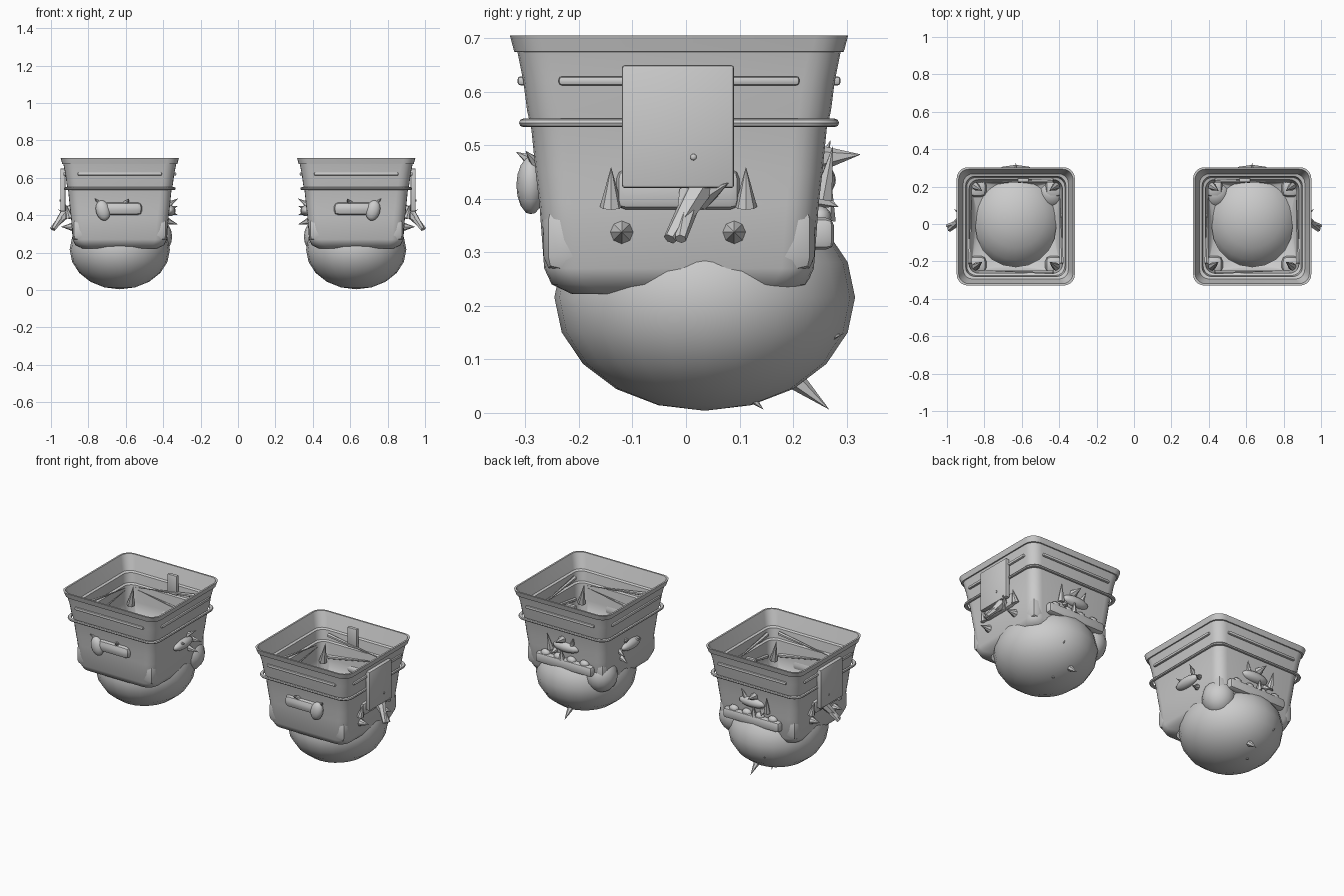
import bpy, bmesh, math
from mathutils import Vector, Matrix

cube = bpy.data.objects.get("Cube")
if cube:
    bpy.data.objects.remove(cube)

CX, CY = 0.632, -0.013          # centre of one pot; the other is mirrored

grey = bpy.data.materials.new("plain grey")
grey.use_nodes = True
grey.diffuse_color = (0.6, 0.6, 0.6, 1)
grey.node_tree.nodes["Principled BSDF"].inputs["Base Color"].default_value = (0.6, 0.6, 0.6, 1)


def finish(name, bm, angle=40):
    """Turn a bmesh in pot coordinates into a smooth, mirrored object."""
    bmesh.ops.translate(bm, verts=bm.verts, vec=(CX, 0, 0))
    bmesh.ops.recalc_face_normals(bm, faces=bm.faces)
    mesh = bpy.data.meshes.new(name)
    bm.to_mesh(mesh)
    bm.free()
    mesh.materials.append(grey)
    ob = bpy.data.objects.new(name, mesh)
    bpy.context.collection.objects.link(ob)
    bpy.ops.object.select_all(action='DESELECT')
    ob.select_set(True)
    bpy.context.view_layer.objects.active = ob
    bpy.ops.object.shade_smooth_by_angle(angle=math.radians(angle))
    ob.modifiers.new("Mirror", 'MIRROR').merge_threshold = 0.0001


def rounded_square(half, radius, z, steps=5):
    pts = []
    for q, (sx, sy) in enumerate([(1, 1), (-1, 1), (-1, -1), (1, -1)]):
        for i in range(steps + 1):
            a = math.pi / 2 * (q + i / steps)
            pts.append(Vector((sx * (half - radius) + radius * math.cos(a),
                               CY + sy * (half - radius) + radius * math.sin(a), z)))
    return pts


def loft(name, rings, closed=False):
    bm = bmesh.new()
    loops = [[bm.verts.new(p) for p in r] for r in rings]
    pairs = list(zip(loops, loops[1:]))
    if closed:
        pairs.append((loops[-1], loops[0]))
    for a, b in pairs:
        n = len(a)
        for i in range(n):
            j = (i + 1) % n
            bm.faces.new((a[i], a[j], b[j], b[i]))
    finish(name, bm)


def ellipsoid(name, centre, size, segs=16, rings=10, tilt=0):
    bm = bmesh.new()
    bmesh.ops.create_uvsphere(bm, u_segments=segs, v_segments=rings, radius=1)
    m = Matrix.Translation(centre) @ Matrix.Rotation(tilt, 4, 'Y') @ Matrix.Diagonal((*size, 1))
    bmesh.ops.transform(bm, matrix=m, verts=bm.verts)
    finish(name, bm, 60)


def box(name, low, high, bevel=0.006):
    low, high = Vector(low), Vector(high)
    bm = bmesh.new()
    bmesh.ops.create_cube(bm, size=1)
    m = Matrix.Translation((low + high) / 2) @ Matrix.Diagonal((*(high - low), 1))
    bmesh.ops.transform(bm, matrix=m, verts=bm.verts)
    bmesh.ops.bevel(bm, geom=bm.edges[:], offset=bevel, segments=2, affect='EDGES', profile=0.5)
    finish(name, bm)


def spikes(name, items, sides=8, tip_scale=0):
    """Cones given as (base, tip, radius)."""
    bm = bmesh.new()
    for base, tip, radius in items:
        base, tip = Vector(base), Vector(tip)
        d = tip - base
        m = Matrix.Translation((base + tip) / 2) @ d.to_track_quat('Z', 'Y').to_matrix().to_4x4()
        bmesh.ops.create_cone(bm, cap_ends=True, segments=sides, radius1=radius,
                              radius2=radius * tip_scale, depth=d.length, matrix=m)
    finish(name, bm, 30)


# Flattened ball that bulges out under the pot
ellipsoid("ball", (0.0, 0.035, 0.216), (0.268, 0.281, 0.212), 24, 10)

# Square pot wall: under side, outer wall, rim, terraced inner wall, round opening
wall = [(0.222, 0.20, 0.07), (0.24, 0.238, 0.06), (0.27, 0.252, 0.06), (0.39, 0.261, 0.06),
        (0.45, 0.268, 0.06), (0.53, 0.276, 0.06), (0.565, 0.284, 0.06), (0.62, 0.291, 0.06),
        (0.674, 0.302, 0.06), (0.675, 0.308, 0.06), (0.705, 0.316, 0.06), (0.705, 0.306, 0.055),
        (0.62, 0.281, 0.05), (0.615, 0.268, 0.05), (0.56, 0.262, 0.05), (0.555, 0.25, 0.05),
        (0.46, 0.243, 0.05), (0.37, 0.235, 0.05), (0.345, 0.216, 0.2155)]
loft("pot_wall", [rounded_square(h, r, z) for z, h, r in wall])

# Round band all the way around, and short raised strips on each side above it
band = []
for k in range(8):
    a = k * math.pi / 4
    band.append(rounded_square(0.291 + 0.008 * math.cos(a), 0.06, 0.542 + 0.008 * math.sin(a)))
loft("lower_band", band, closed=True)
for side, s in (("outer", 1), ("inner", -1)):
    box(f"{side}_strip", (s * 0.292 - 0.01, CY - 0.225, 0.612), (s * 0.292 + 0.01, CY + 0.225, 0.629))
for side, s in (("back", 1), ("front", -1)):
    y = CY + s * 0.292
    box(f"{side}_strip", (-0.225, y - 0.01, 0.612), (0.225, y + 0.01, 0.629))

# Corner pillars with flat feet
for i, (sx, sy) in enumerate([(1, 1), (1, -1), (-1, 1), (-1, -1)]):
    x, y = 0.205 * sx, CY + 0.205 * sy
    box(f"corner_pillar_{i + 1}", (x - 0.048, y - 0.048, 0.262), (x + 0.048, y + 0.048, 0.39), 0.03)

# Outer side: plate with stud, bar, horns and claws
box("side_plate", (0.29, -0.12, 0.42), (0.318, 0.09, 0.65))
ellipsoid("plate_stud", (0.319, 0.014, 0.478), (0.004, 0.006, 0.006), 8, 6)
box("side_bar", (0.25, -0.13, 0.38), (0.285, 0.10, 0.455), 0.017)
spikes("side_horns", [((0.27, y, 0.385), (0.29, y, 0.46), 0.021) for y in (-0.14, 0.112)])
spikes("side_cones", [((0.25, y, 0.338), (0.315, y, 0.338), 0.024) for y in (-0.12, 0.09)])
spikes("side_claws", [((0.28, 0.035, 0.435), (0.355, -0.03, 0.325), 0.028),
                      ((0.285, 0.01, 0.41), (0.365, -0.01, 0.325), 0.024)], 6, 0.45)
spikes("side_claw_tips", [((0.27, 0.03, 0.40), (0.33, 0.08, 0.43), 0.022)], 6)

# Front: rounded bar with a leaf-shaped knob
box("front_bar", (-0.12, -0.305, 0.40), (0.09, -0.25, 0.47), 0.026)
ellipsoid("front_knob", (0.09, -0.29, 0.425), (0.038, 0.027, 0.055), 12, 8, 0.25)
spikes("front_spikes", [((-0.03, -0.27, 0.46), (-0.05, -0.318, 0.488), 0.02),
                        ((0.10, -0.27, 0.455), (0.135, -0.30, 0.49), 0.018)], 6)

# Inner side: long bead and a spray of spikes
ellipsoid("inner_bead", (-0.268, 0.0, 0.425), (0.03, 0.085, 0.03))
spikes("inner_spikes", [((-0.25, y, z), (-0.312, y + dy, z + dz), 0.02)
                        for y, z, dy, dz in [(0.04, 0.45, 0.03, 0.04), (-0.02, 0.43, -0.02, 0.02),
                                             (0.09, 0.42, 0.03, -0.02), (0.07, 0.37, 0.02, -0.02)]], 6)

# Back: bead, toothed bar, spikes and a large round lump at the inner corner
ellipsoid("back_bead", (-0.02, 0.25, 0.435), (0.085, 0.03, 0.03))
box("back_bar", (-0.20, 0.215, 0.305), (0.17, 0.277, 0.365), 0.016)
for i in range(4):
    ellipsoid(f"back_tooth_{i + 1}", (-0.14 + 0.085 * i, 0.25, 0.365), (0.03, 0.022, 0.022), 10, 6)
spikes("back_spikes", [((0.0, 0.24, 0.475), (0.0, 0.327, 0.483), 0.028),
                       ((0.0, 0.262, 0.36), (0.0, 0.272, 0.43), 0.018),
                       ((0.08, 0.255, 0.40), (0.09, 0.275, 0.50), 0.02),
                       ((-0.06, 0.25, 0.45), (-0.08, 0.27, 0.51), 0.018),
                       ((0.05, 0.25, 0.40), (0.06, 0.285, 0.385), 0.018)], 6)
ellipsoid("corner_lump", (-0.192, 0.165, 0.285), (0.088, 0.09, 0.098))

# Thorns under the ball
spikes("ball_thorns", [((-0.02, 0.20, 0.065), (-0.02, 0.268, 0.006), 0.02),
                       ((0.03, 0.12, 0.03), (0.03, 0.145, 0.006), 0.01),
                       ((0.08, 0.27, 0.14), (0.085, 0.295, 0.148), 0.006)], 6)

# Inside: upright tab on the back wall, corner thorns and slanting rods on the ledges
box("inner_tab", (-0.07, 0.225, 0.57), (-0.01, 0.245, 0.685), 0.003)
spikes("inner_thorns", [((sx * 0.215, CY + sy * 0.215, 0.45), (sx * 0.18, CY + sy * 0.19, 0.58), 0.022)
                        for sx in (1, -1) for sy in (1, -1)], 6)
rods = []
for s in (1, -1):
    for low, high in ((0.47, 0.54), (0.60, 0.55)):
        rods.append(((0.245 * s, -0.21, low), (0.235 * s, 0.19, high), 0.012))
        rods.append(((-0.20, CY + 0.245 * s, low), (0.20, CY + 0.235 * s, high), 0.012))
spikes("inner_rods", rods, 6)
